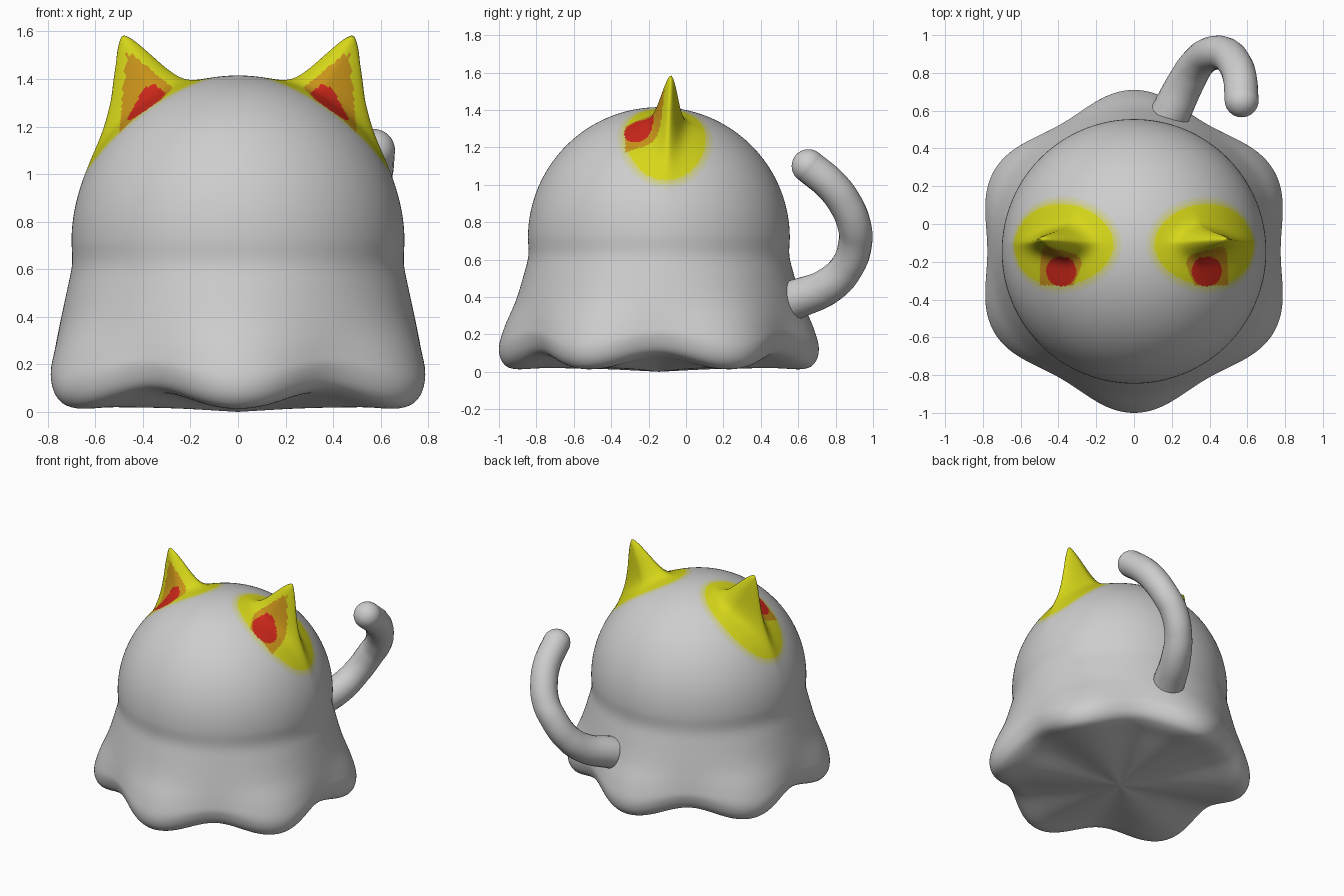
import bpy, bmesh
from math import sin, cos, asin, atan2, degrees, radians, exp, pi, hypot
from mathutils import Vector

cube = bpy.data.objects.get("Cube")
if cube:
    bpy.data.objects.remove(cube)


def material(name, rgb):
    m = bpy.data.materials.new(name)
    m.use_nodes = True
    m.diffuse_color = (*rgb, 1)
    bsdf = m.node_tree.nodes["Principled BSDF"]
    bsdf.inputs["Base Color"].default_value = (*rgb, 1)
    bsdf.inputs["Roughness"].default_value = 0.6
    return m


GREY, YELLOW, INNER_RING, OUTER_RING, ORANGE, RED = range(6)
mats = [
    material("soft grey", (0.61, 0.61, 0.61)),
    material("yellow", (0.67, 0.67, 0.01)),
    material("pale yellow", (0.63, 0.63, 0.22)),
    material("faint yellow", (0.61, 0.61, 0.42)),
    material("ochre", (0.58, 0.29, 0.01)),
    material("red", (0.6, 0.02, 0.01)),
]

R = 0.70                              # dome radius
CENTRE = Vector((0, -0.145, 0.715))   # dome centre
SEGMENTS, DOME_RINGS, STEPS = 360, 130, 6
EAR_U, EAR_V, EAR_HEIGHT = 29.3, 3.7, 0.30


def ear_angles(d):
    """Sideways and front-to-back angles of a direction, mirrored in x."""
    return degrees(atan2(abs(d.x), d.z)), degrees(asin(max(-1, min(1, d.y))))


def ear_lift(d):
    """Height of the ears above the dome: a thin blade with a flared base."""
    u, v = ear_angles(d)
    du, dv = u - EAR_U, abs(v - EAR_V)
    along = exp(-(du / 12) ** 1.25) if du > 0 else exp(-(-du / 6.2) ** 1.6)
    across = 0.94 * exp(-(dv / 4.1) ** 1.6) + 0.06 * exp(-(dv / 11) ** 2)
    return EAR_HEIGHT * along * across


def dome_colour(p):
    """Ear paint: oval patch with soft rings, ochre inner ear, red spot."""
    u, v = ear_angles((p - CENTRE).normalized())
    x = abs(p.x)
    if hypot(x - 0.385, p.y + 0.25) < 0.08 and v < EAR_V - 6:
        return RED
    if (v < EAR_V - 0.6 and p.y > -0.325 and x < 0.47 + (1.5 - p.z) * 0.09
            and p.z < 1.36 + (x - 0.27) * 0.82 and p.z < 1.5
            and x > 0.27 - (p.y + 0.2) * 0.4):
        return ORANGE
    a, b = (u - 36.5), (v - 3)
    for grow, colour in ((0, YELLOW), (1.7, INNER_RING), (3.5, OUTER_RING)):
        if (a / (27.5 + grow)) ** 2 + (b / (18 + grow)) ** 2 < 1:
            return colour
    return GREY


def smooth_profile(points):
    """Catmull-Rom samples through (radius, height) points."""
    pts = [Vector(p) for p in points]
    pts = [pts[0] * 2 - pts[1]] + pts + [pts[-1] * 2 - pts[-2]]
    out = []
    for a, b, c, d in zip(pts, pts[1:], pts[2:], pts[3:]):
        for i in range(1, STEPS + 1):
            t = i / STEPS
            out.append(0.5 * (2 * b + (c - a) * t + (2 * a - 5 * b + 4 * c - d) * t * t
                              + (3 * b - a - 3 * c + d) * t ** 3))
    return out


# Skirt profiles at the six lobes and at the folds between them
lobe = smooth_profile([(R, 0.715), (0.698, 0.62), (0.722, 0.52), (0.765, 0.38), (0.825, 0.24),
                       (0.855, 0.13), (0.835, 0.05), (0.77, 0.015), (0.6, 0.02), (0.3, 0.015),
                       (0.01, 0.001)])
fold = smooth_profile([(R, 0.715), (0.698, 0.62), (0.717, 0.52), (0.747, 0.38), (0.77, 0.26),
                       (0.775, 0.19), (0.745, 0.115), (0.68, 0.085), (0.55, 0.07), (0.3, 0.035),
                       (0.01, 0.001)])

# Body: dome with drawn-out ears, running into the wavy skirt
bm = bmesh.new()
angles = [2 * pi * i / SEGMENTS for i in range(SEGMENTS)]
rings = []
for j in range(1, DOME_RINGS + 1):
    polar = pi / 2 * j / DOME_RINGS
    ring = []
    for a in angles:
        d = Vector((sin(polar) * cos(a), sin(polar) * sin(a), cos(polar)))
        ring.append(bm.verts.new(CENTRE + d * (R + ear_lift(d))))
    rings.append(ring)
for p, q in zip(lobe, fold):
    ring = []
    for a in angles:
        s = q.lerp(p, (1 + cos(6 * (a - pi / 2))) / 2)
        ring.append(bm.verts.new((s.x * cos(a), CENTRE.y + s.x * sin(a), s.y)))
    rings.append(ring)
top = bm.verts.new(CENTRE + Vector((0, 0, R)))
bottom = bm.verts.new((0, CENTRE.y, 0))
for i in range(SEGMENTS):
    k = (i + 1) % SEGMENTS
    bm.faces.new((top, rings[0][i], rings[0][k]))
    bm.faces.new((bottom, rings[-1][k], rings[-1][i]))
    for upper, lower in zip(rings, rings[1:]):
        bm.faces.new((upper[i], lower[i], lower[k], upper[k]))
for f in bm.faces:
    f.smooth = True
    c = f.calc_center_median()
    f.material_index = dome_colour(c) if c.z > CENTRE.z else GREY
mesh = bpy.data.meshes.new("body")
bm.to_mesh(mesh)
bm.free()
for m in mats:
    mesh.materials.append(m)
bpy.context.collection.objects.link(bpy.data.objects.new("body", mesh))

# Tail: curved tube with a round tip
path = [(0.19, 0.58, 0.385), (0.28, 0.76, 0.46), (0.345, 0.86, 0.56), (0.42, 0.905, 0.69),
        (0.485, 0.898, 0.79), (0.535, 0.845, 0.91), (0.56, 0.775, 1.0), (0.57, 0.655, 1.1)]
TAIL_R = 0.09
curve = bpy.data.curves.new("tail", "CURVE")
curve.dimensions = "3D"
curve.bevel_depth = TAIL_R
curve.bevel_resolution = 8
curve.use_fill_caps = True
spline = curve.splines.new("BEZIER")
spline.bezier_points.add(len(path) - 1)
for i, (point, co) in enumerate(zip(spline.bezier_points, path)):
    point.co = co
    point.handle_left_type = point.handle_right_type = "AUTO"
    point.radius = 1.18 if i == 0 else 1.08 if i == 1 else 1
curve.materials.append(mats[GREY])
bpy.context.collection.objects.link(bpy.data.objects.new("tail", curve))

bpy.ops.mesh.primitive_uv_sphere_add(segments=40, ring_count=24, radius=TAIL_R, location=path[-1])
tip = bpy.context.object
tip.name = "tail_tip"
tip.data.materials.append(mats[GREY])
bpy.ops.object.shade_smooth()
